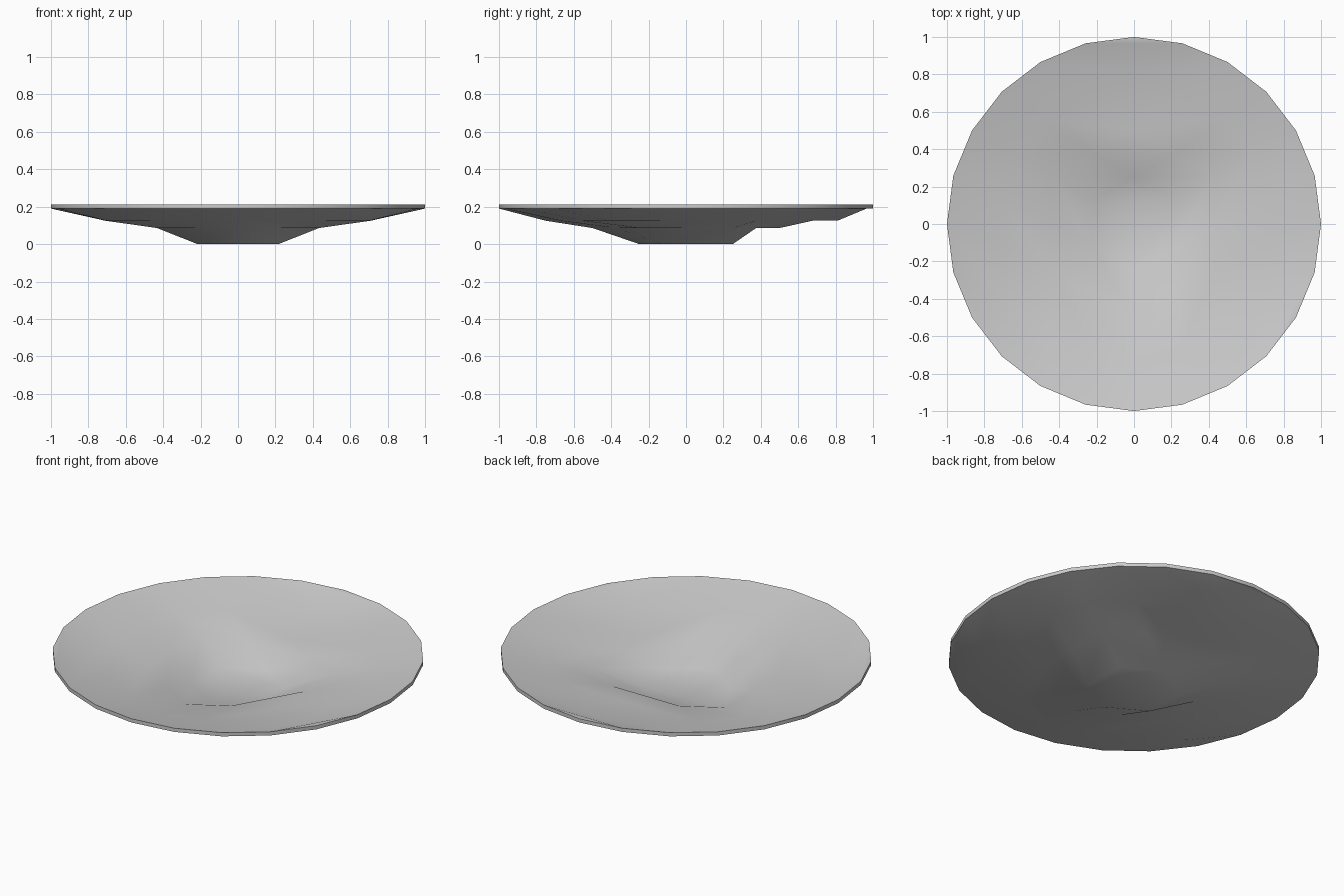
import bpy, bmesh
from math import radians, cos, sin

if "Cube" in bpy.data.objects:
    bpy.data.objects.remove(bpy.data.objects["Cube"])

N = 4
THICK = 0.022
HEIGHT = [0.0, 0.0, 0.086, 0.125, 0.19]
# radius of each grid point by ring, from the 30 degree axis to the rhombus tip
RADII = [[0], [0.25, 0.25], [0.5, 0.433, 0.5], [0.75, 0.715, 0.72, 0.81], [1] * 5]


def grid_point(sector, i, j):
    ring = max(i, j)
    if ring == 0:
        return (0, 0, 0)
    side = min(i, j)
    off = 60 - 60 * side / ring          # angle away from the rhombus centre line
    a = radians(90 + 120 * sector + (off if j > i else -off))
    r = RADII[ring][side]
    return (r * cos(a), r * sin(a), HEIGHT[ring])


# Dish sheet: three rhombic grids meeting at the centre, rounded to a 24-sided rim
bm = bmesh.new()
for s in range(3):
    v = [[bm.verts.new(grid_point(s, i, j)) for j in range(N + 1)] for i in range(N + 1)]
    for i in range(N):
        for j in range(N):
            bm.faces.new((v[i][j], v[i + 1][j], v[i][j + 1]))
            bm.faces.new((v[i + 1][j], v[i + 1][j + 1], v[i][j + 1]))
bmesh.ops.remove_doubles(bm, verts=bm.verts[:], dist=0.001)

# Thickness: lift a copy of the sheet and join it with the rim wall
under = bm.faces[:]
res = bmesh.ops.extrude_face_region(bm, geom=under, use_keep_orig=True)
top = [g for g in res["geom"] if isinstance(g, bmesh.types.BMVert)]
bmesh.ops.translate(bm, verts=top, vec=(0, 0, THICK))
bmesh.ops.recalc_face_normals(bm, faces=bm.faces[:])

mesh = bpy.data.meshes.new("dish")
bm.to_mesh(mesh)
bm.free()
dish = bpy.data.objects.new("dish", mesh)
bpy.context.collection.objects.link(dish)
bpy.context.view_layer.objects.active = dish
dish.select_set(True)
bpy.ops.object.shade_smooth_by_angle(angle=radians(40))
